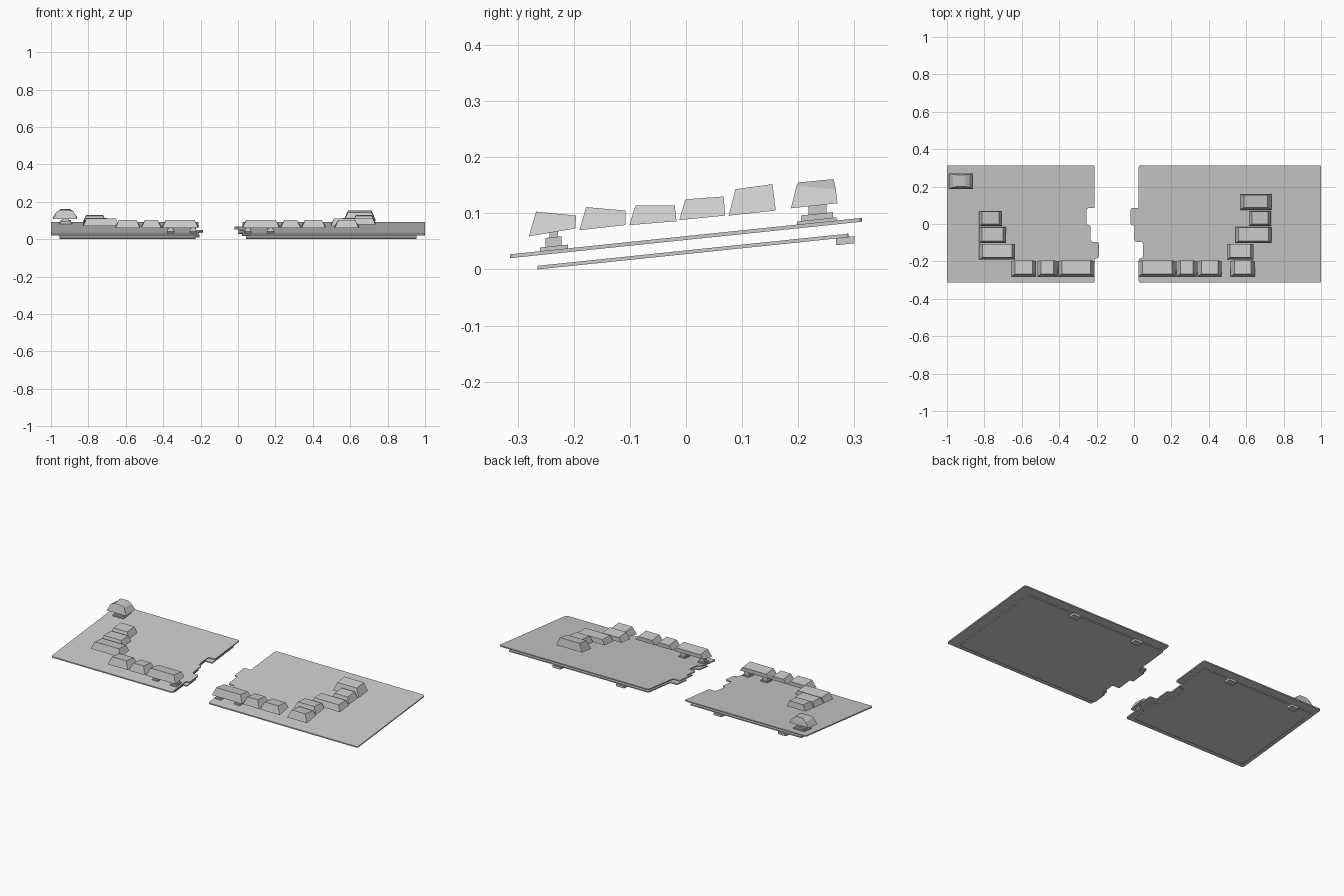
import bpy, bmesh

if "Cube" in bpy.data.objects:
    bpy.data.objects.remove(bpy.data.objects["Cube"])

SLOPE = 0.1035  # typing angle shared by all sheets


def finish(name, bm):
    bmesh.ops.recalc_face_normals(bm, faces=bm.faces)
    me = bpy.data.meshes.new(name)
    bm.to_mesh(me)
    bm.free()
    ob = bpy.data.objects.new(name, me)
    bpy.context.collection.objects.link(ob)
    return ob


def sheet(name, outline, z0, thick, radius):
    """Tilted flat sheet with rounded outline corners."""
    bm = bmesh.new()
    bm.faces.new([bm.verts.new((x, y, 0)) for x, y in outline])
    bmesh.ops.bevel(bm, geom=bm.verts[:], offset=radius, segments=3,
                    profile=0.5, affect='VERTICES')
    ext = bmesh.ops.extrude_face_region(bm, geom=bm.faces[:])
    for v in ext['geom']:
        if isinstance(v, bmesh.types.BMVert):
            v.co.z += thick
    for v in bm.verts:
        v.co.z += z0 + SLOPE * v.co.y
    return finish(name, bm)


def loft(name, rings):
    """Closed solid through four-cornered rings."""
    bm = bmesh.new()
    loops = [[bm.verts.new(p) for p in r] for r in rings]
    bm.faces.new(loops[0])
    bm.faces.new(loops[-1])
    for a, b in zip(loops, loops[1:]):
        for i in range(4):
            j = (i + 1) % 4
            bm.faces.new((a[i], a[j], b[j], b[i]))
    return finish(name, bm)


def ring(x0, x1, front, back):
    return [(x0, *front), (x1, *front), (x1, *back), (x0, *back)]


def block(name, x0, x1, y0, y1, z0, z1):
    """Box following the tilt; z values are given at y = 0."""
    def z(y, h):
        return (y, h + SLOPE * y)
    return loft(name, [ring(x0, x1, z(y0, h), z(y1, h)) for h in (z0, z1)])


# Plates and circuit boards: stepped inner edges facing each other
STEPS = [(0.0, 0.085), (-0.043, -0.007), (-0.022, -0.095), (0.022, -0.183), (0.0, None)]


def half(outer, inner, ylo, yhi):
    pts, y = [(outer, yhi)], yhi
    for dx, yend in STEPS:
        yend = ylo if yend is None else yend
        pts += [(inner + dx, y), (inner + dx, yend)]
        y = yend
    return pts + [(outer, ylo)]


for side, outer, inner, s in (("left", -1.0, -0.21, -1), ("right", 1.0, 0.025, 1)):
    sheet(side + "_top_plate", half(outer, inner, -0.314, 0.314), 0.0526, 0.0068, 0.01)
    sheet(side + "_circuit_board", half(outer - s * 0.046, inner + s * 0.018, -0.265, 0.29),
          0.0274, 0.0065, 0.006)

# Sockets under the rear edge
for i, x in enumerate((-0.835, -0.415, 0.22, 0.635)):
    block(f"socket_{i}", x - 0.025, x + 0.025, 0.267, 0.30, 0.0155, 0.0285)

# Key rows: side profile as front-bottom, back-bottom, front-top, back-top
ROWS = {
    "bottom": ((-0.28, 0.059), (-0.197, 0.073), (-0.267, 0.103), (-0.196, 0.096)),
    "lower": ((-0.19, 0.070), (-0.108, 0.079), (-0.178, 0.111), (-0.108, 0.105)),
    "home": ((-0.101, 0.079), (-0.017, 0.086), (-0.09, 0.114), (-0.02, 0.114)),
    "upper": ((-0.012, 0.088), (0.07, 0.096), (-0.001, 0.125), (0.067, 0.13)),
    "number": ((0.076, 0.096), (0.16, 0.105), (0.088, 0.143), (0.154, 0.152)),
}
KEYS = {
    "bottom": [(-0.655, -0.523), (-0.517, -0.41), (-0.405, -0.212), (0.025, 0.222),
               (0.228, 0.335), (0.34, 0.468), (0.517, 0.646)],
    "lower": [(-0.828, -0.635), (0.496, 0.64)],
    "home": [(-0.828, -0.684), (0.544, 0.735)],
    "upper": [(-0.828, -0.705), (0.614, 0.732)],
    "number": [(0.566, 0.735)],
}
for row, keys in KEYS.items():
    fb, bb, ft, bt = ROWS[row]
    inset = 0.45 * (ft[1] - fb[1])
    for i, (a, b) in enumerate(keys):
        loft(f"{row}_key_{i}", [ring(a, b, fb, bb), ring(a + inset, b - inset, ft, bt)])

# Corner key with a crowned top on its switch
loft("corner_key", [ring(-0.988, -0.86, (0.187, 0.109), (0.27, 0.118)),
                    ring(-0.968, -0.88, (0.197, 0.149), (0.267, 0.143)),
                    ring(-0.948, -0.9, (0.2, 0.155), (0.263, 0.161))])
block("corner_switch_base", -0.958, -0.886, 0.198, 0.268, 0.059, 0.065)
block("corner_switch_body", -0.95, -0.894, 0.205, 0.262, 0.065, 0.075)
block("corner_switch_stem", -0.94, -0.904, 0.218, 0.25, 0.075, 0.1)

# Stabilisers under the two wide keys
for i, x in enumerate((-0.36, -0.24, 0.053, 0.175)):
    block(f"stabiliser_base_{i}", x - 0.02, x + 0.02, -0.26, -0.21, 0.059, 0.066)
    block(f"stabiliser_body_{i}", x - 0.016, x + 0.016, -0.25, -0.222, 0.066, 0.082)
    block(f"stabiliser_stem_{i}", x - 0.01, x + 0.01, -0.243, -0.228, 0.082, 0.1)
